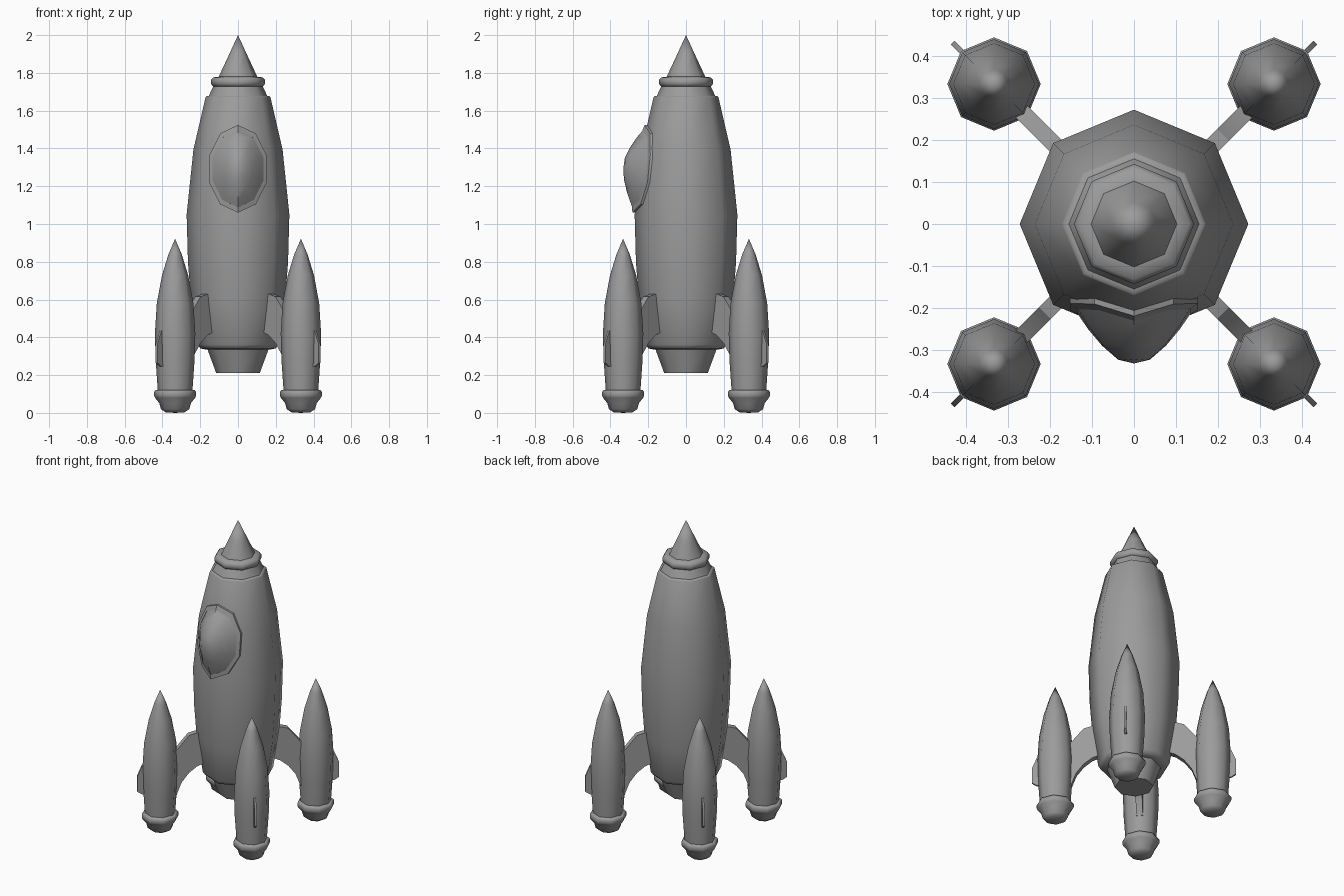
import bpy, bmesh
from math import sin, cos, pi, radians, sqrt

if "Cube" in bpy.data.objects:
    bpy.data.objects.remove(bpy.data.objects["Cube"])

# One dark grey for the whole rocket
GREY = bpy.data.materials.new("dark_grey")
GREY.diffuse_color = (0.33, 0.33, 0.33, 1)
GREY.use_nodes = True
GREY.node_tree.nodes["Principled BSDF"].inputs["Base Color"].default_value = GREY.diffuse_color


def finish(name, bm, angle=50):
    bmesh.ops.remove_doubles(bm, verts=bm.verts, dist=1e-5)
    bmesh.ops.recalc_face_normals(bm, faces=bm.faces)
    me = bpy.data.meshes.new(name)
    bm.to_mesh(me)
    bm.free()
    me.materials.append(GREY)
    ob = bpy.data.objects.new(name, me)
    bpy.context.collection.objects.link(ob)
    bpy.ops.object.select_all(action='DESELECT')
    ob.select_set(True)
    bpy.context.view_layer.objects.active = ob
    bpy.ops.object.shade_smooth_by_angle(angle=radians(angle))
    return ob


def loft(bm, rings):
    """Bridge equal-length rings of points into a skin."""
    rows = [[bm.verts.new(p) for p in ring] for ring in rings]
    for a, b in zip(rows, rows[1:]):
        n = len(a)
        for i in range(n):
            j = (i + 1) % n
            bm.faces.new((a[i], a[j], b[j], b[i]))
    # merging the collapsed end rings turns their quads into triangles


def lathe(name, profile, cx=0, cy=0, n=8):
    bm = bmesh.new()
    loft(bm, [[(cx + r * cos(2 * pi * i / n), cy + r * sin(2 * pi * i / n), z)
               for i in range(n)] for r, z in profile])
    return finish(name, bm)


def diagonal_plate(name, outline, thick, sx, sy):
    """Plate standing in the vertical plane through a diagonal; outline is (distance, z)."""
    bm = bmesh.new()
    h = thick / 2 / sqrt(2)
    k = 1 / sqrt(2)
    sides = [[bm.verts.new((sx * (d * k + s * h), sy * (d * k - s * h), z))
              for d, z in outline] for s in (-1, 1)]
    n = len(outline)
    for side in sides:
        bm.faces.new(side)
    for i in range(n):
        j = (i + 1) % n
        bm.faces.new((sides[0][i], sides[0][j], sides[1][j], sides[1][i]))
    return finish(name, bm, 30)


# Hull, main nozzle and nose
HULL = [(0.2, 0.342), (0.213, 0.362), (0.25, 0.6), (0.265, 0.8), (0.272, 1.05),
        (0.236, 1.394), (0.172, 1.67)]
lathe("hull", [(0, 0.335), (0.17, 0.335)] + HULL +
      [(0.168, 1.676), (0.155, 1.678), (0.128, 1.735), (0, 1.735)])
lathe("main_nozzle", [(0, 0.21), (0.115, 0.21), (0.163, 0.34), (0, 0.34)])
lathe("nose_ring", [(0.12, 1.727), (0.133, 1.729), (0.143, 1.742), (0.143, 1.762),
                    (0.132, 1.776), (0.1, 1.78), (0.1, 1.727), (0.12, 1.727)])
lathe("nose_cone", [(0, 1.74), (0.115, 1.74), (0.102, 1.78), (0.053, 1.885), (0, 2.0)])


# Window: frame wraps the hull, glass bulges out of it
def hull_y(x, z):
    for (r0, z0), (r1, z1) in zip(HULL, HULL[1:]):
        if z <= z1:
            break
    r = r0 + (r1 - r0) * (z - z0) / (z1 - z0)
    return -(r - abs(x) * 0.414)


def window_ring(t, offset, bulge=0, n=10):
    ring = []
    for i in range(n):
        a = pi / 2 + 2 * pi * i / n
        edge = max(t, 0.87)
        ex, ez = 0.16 * edge * cos(a), 1.292 + 0.232 * edge * sin(a)
        y = hull_y(ex, ez) - offset
        y += (-0.332 - y) * bulge
        ring.append((0.16 * t * cos(a), y, 1.292 + 0.232 * t * sin(a)))
    return ring


bm = bmesh.new()
loft(bm, [window_ring(1, -0.02), window_ring(1, 0.013), window_ring(0.88, 0.018),
          window_ring(0.87, -0.02)])
finish("window_frame", bm, 30)
bm = bmesh.new()
loft(bm, [window_ring(0.88, 0.016), window_ring(0.72, 0.016, 0.3),
          window_ring(0.5, 0.016, 0.64), window_ring(0.25, 0.016, 0.92),
          window_ring(0, 0.016, 1)])
finish("window_glass", bm)

# Four boosters with struts and outer fins
BOOSTER = [(0, 0), (0.05, 0.003), (0.075, 0.02), (0.084, 0.052), (0.106, 0.08),
           (0.111, 0.09), (0.111, 0.11), (0.104, 0.12), (0.092, 0.122),
           (0.103, 0.28), (0.107, 0.42), (0.097, 0.58), (0.069, 0.73), (0.035, 0.84), (0, 0.922)]
STRUT = [(0.2, 0.63), (0.255, 0.628), (0.3, 0.615), (0.37, 0.53), (0.43, 0.5), (0.43, 0.2),
         (0.375, 0.23), (0.345, 0.31), (0.3, 0.37), (0.25, 0.41), (0.2, 0.43)]
FIN = [(0.55, 0.45), (0.58, 0.435), (0.61, 0.365), (0.61, 0.265), (0.58, 0.245), (0.55, 0.25)]
for sy, row in ((-1, "front"), (1, "back")):
    for sx, col in ((-1, "left"), (1, "right")):
        tag = f"{row}_{col}"
        lathe("booster_" + tag, BOOSTER, sx * 0.333, sy * 0.333)
        diagonal_plate("strut_" + tag, STRUT, 0.04, sx, sy)
        diagonal_plate("fin_" + tag, FIN, 0.013, sx, sy)
